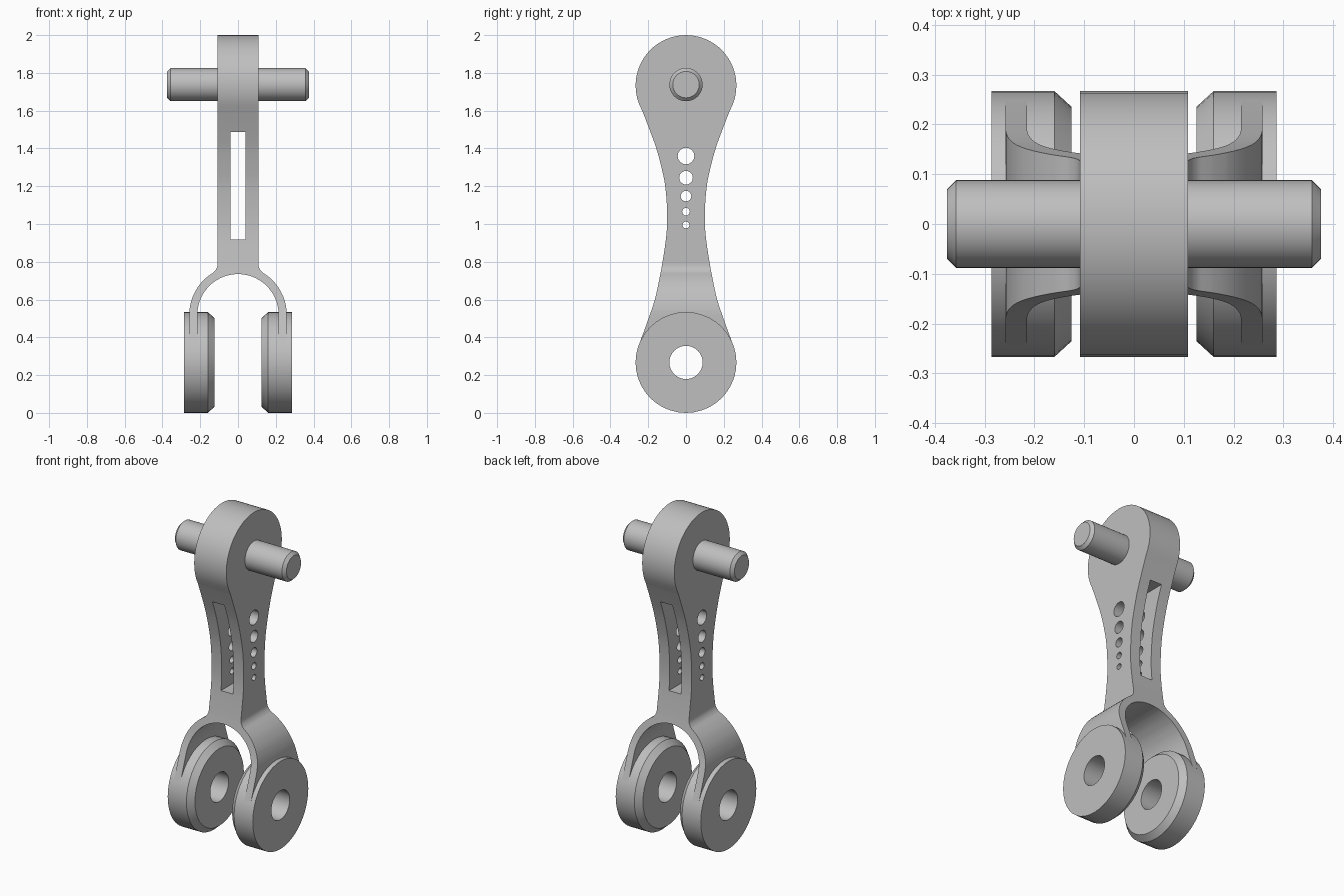
import bpy, bmesh, math
from mathutils import Vector

old = bpy.data.objects.get("Cube")
if old:
    bpy.data.objects.remove(old)

grey = bpy.data.materials.new("machined grey")
grey.use_nodes = True
GREY = (0.52, 0.52, 0.52, 1)
grey.diffuse_color = GREY
grey.node_tree.nodes["Principled BSDF"].inputs["Base Color"].default_value = GREY

R = 0.267             # radius of head and wheels
HEAD_Z, WHEEL_Z = 2 - R, R
PIN_R = 0.088


def to_object(name, bm):
    bmesh.ops.recalc_face_normals(bm, faces=bm.faces)
    mesh = bpy.data.meshes.new(name)
    bm.to_mesh(mesh)
    bm.free()
    mesh.materials.append(grey)
    obj = bpy.data.objects.new(name, mesh)
    bpy.context.collection.objects.link(obj)
    return obj


def prism(name, points, place, half):
    """Extrude a 2D outline from -half to +half; place(u, v, depth) gives xyz."""
    bm = bmesh.new()
    face = bm.faces.new([bm.verts.new(place(u, v, -half)) for u, v in points])
    moved = bmesh.ops.extrude_face_region(bm, geom=[face])["geom"]
    shift = Vector(place(0, 0, half)) - Vector(place(0, 0, -half))
    bmesh.ops.translate(bm, vec=shift, verts=[g for g in moved if isinstance(g, bmesh.types.BMVert)])
    return to_object(name, bm)


def lathe_x(name, profile, z, segments=40, closed=False):
    """Spin an (x, radius) profile around the x direction at height z."""
    bm = bmesh.new()
    rings = []
    for x, r in profile:
        angles = [math.tau * i / segments for i in range(segments)]
        rings.append([bm.verts.new((x, r * math.sin(a), z + r * math.cos(a))) for a in angles])
    pairs = list(zip(rings, rings[1:]))
    if closed:
        pairs.append((rings[-1], rings[0]))
    else:
        bm.faces.new(rings[0])
        bm.faces.new(rings[-1])
    for a, b in pairs:
        for i in range(segments):
            j = (i + 1) % segments
            bm.faces.new((a[i], a[j], b[j], b[i]))
    return to_object(name, bm)


def arc(cx, cz, r, start, end, n):
    steps = [math.radians(start + (end - start) * i / n) for i in range(n + 1)]
    return [(cx + r * math.cos(a), cz + r * math.sin(a)) for a in steps]


def smooth_curve(points, n=4):
    """Catmull-Rom curve through the points."""
    pts = [Vector(p) for p in points]
    pts = [2 * pts[0] - pts[1]] + pts + [2 * pts[-1] - pts[-2]]
    out = []
    for a, b, c, d in zip(pts, pts[1:], pts[2:], pts[3:]):
        for i in range(n):
            t = i / n
            out.append(0.5 * (2 * b + (c - a) * t + (2 * a - 5 * b + 4 * c - d) * t * t
                              + (3 * b - a - 3 * c + d) * t ** 3))
    return [tuple(p) for p in out] + [tuple(pts[-2])]


def boolean(obj, tool, operation):
    mod = obj.modifiers.new(operation, "BOOLEAN")
    mod.operation, mod.solver, mod.object = operation, "EXACT", tool
    bpy.context.view_layer.objects.active = obj
    bpy.ops.object.modifier_apply(modifier=mod.name)
    bpy.data.objects.remove(tool)


def mirrored(half):
    return half + [(-u, v) for u, v in reversed(half) if abs(u) > 1e-5]


def along_y(u, v, d):
    return (u, d, v)


def along_x(u, v, d):
    return (d, u, v)


# Link body: forked front outline
ARCH_Z, INNER, OUTER, BAR, FILLET = 0.52, 0.215, 0.258, 0.108, 0.06
fillet_z = ARCH_Z + math.sqrt((OUTER + FILLET) ** 2 - (BAR + FILLET) ** 2)
join = math.degrees(math.atan2(fillet_z - ARCH_Z, BAR + FILLET))
half = arc(0, ARCH_Z, INNER, 90, 0, 14) + [(INNER, 0.37), (OUTER, 0.37)]
half += arc(0, ARCH_Z, OUTER, 0, join, 12)
half += arc(BAR + FILLET, fillet_z, FILLET, 180 + join, 180, 6)[1:] + [(BAR, 2.1)]
body = prism("link_body", mirrored(half), along_y, 0.4)

# Side outline: narrow waist running into the round head
waist = smooth_curve([(0.255, 0.345), (0.24, 0.385), (0.2, 0.495), (0.165, 0.6), (0.143, 0.7),
                      (0.124, 0.8), (0.103, 0.95), (0.1, 1.07), (0.11, 1.2), (0.13, 1.3),
                      (0.157, 1.4), (0.193, 1.5), (0.232, 1.6)])
side = prism("side_outline", mirrored(waist + arc(0, HEAD_Z, R, -22, 90, 14)), along_x, 0.5)
boolean(body, side, "INTERSECT")

# Front slot and row of shrinking holes
slot = [(-0.04, 0.917), (0.04, 0.917), (0.04, 1.488), (-0.04, 1.488)]
boolean(body, prism("slot_cutter", slot, along_y, 0.5), "DIFFERENCE")
for z, r in [(1.36, 0.044), (1.245, 0.036), (1.148, 0.028), (1.065, 0.02), (0.995, 0.018)]:
    boolean(body, lathe_x("hole_cutter", [(-0.5, r), (0.5, r)], z, 24), "DIFFERENCE")

# Cross pin through the head
pin = lathe_x("cross_pin", [(-0.375, 0.07), (-0.357, PIN_R), (0.357, PIN_R), (0.375, 0.07)], 1.738)

# Wheels with a centre bore and a bevelled inner rim
wheel_profile = [(0.125, PIN_R), (0.125, 0.235), (0.16, R), (0.286, R), (0.286, PIN_R)]
parts = [body, pin]
for name, s in (("left_wheel", 1), ("right_wheel", -1)):
    parts.append(lathe_x(name, [(s * x, r) for x, r in wheel_profile], WHEEL_Z, 40, True))

# Smooth curved sides, keep sharp rims
bpy.ops.object.select_all(action="DESELECT")
for p in parts:
    p.select_set(True)
bpy.context.view_layer.objects.active = body
bpy.ops.object.shade_smooth_by_angle(angle=math.radians(30))
